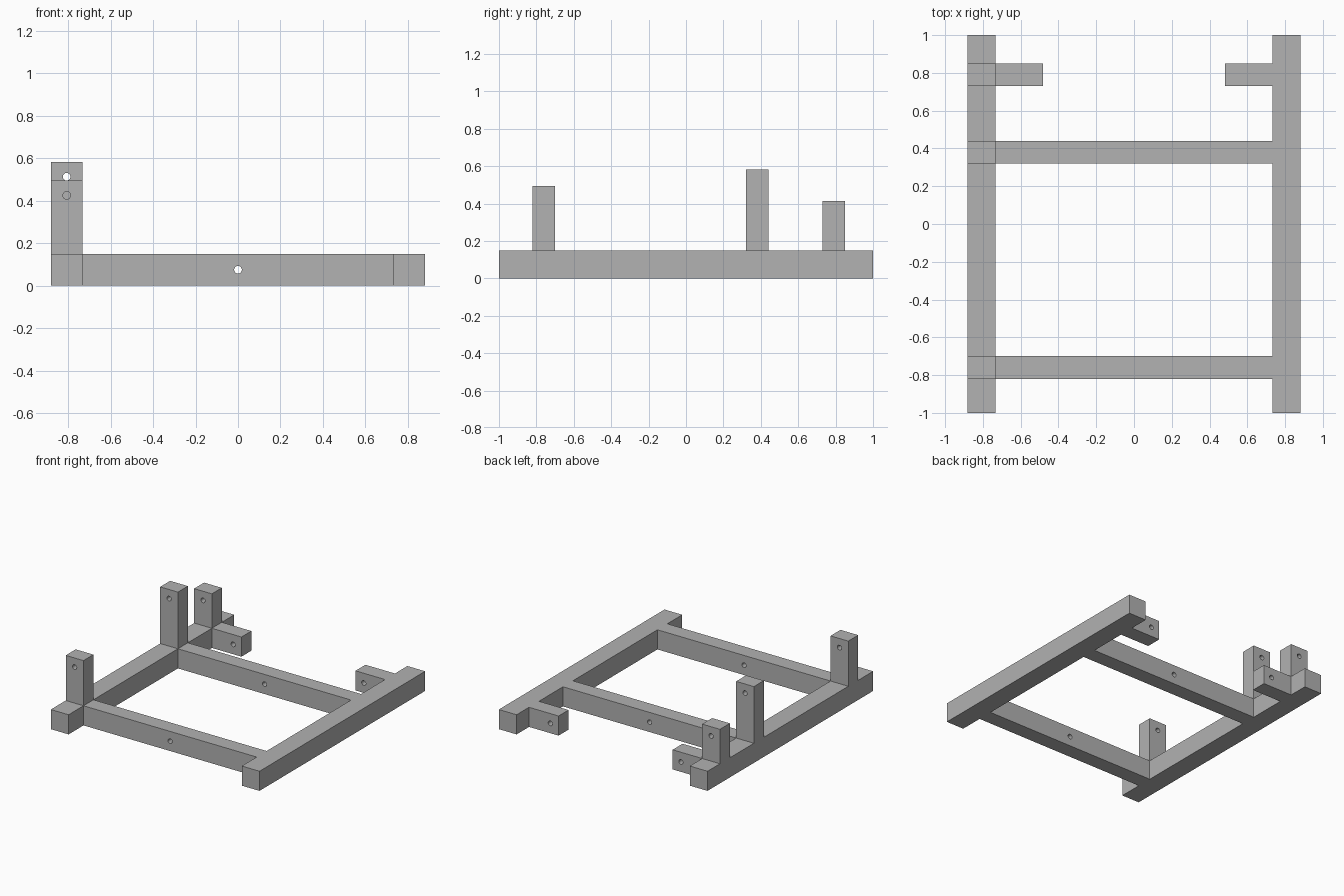
import bpy
from math import radians

if "Cube" in bpy.data.objects:
    bpy.data.objects.remove(bpy.data.objects["Cube"], do_unlink=True)

# Beam cross-section and frame layout
BEAM = 0.15
DEPTH = 0.12
RAIL_X = 0.807
INNER_X = RAIL_X - BEAM / 2
HOLE_RADIUS = 0.018
FRONT_Y, MIDDLE_Y, BACK_Y = -0.76, 0.38, 0.79

grey = bpy.data.materials.new("plain grey")
grey.use_nodes = True
grey.diffuse_color = (0.445, 0.445, 0.445, 1)
grey.node_tree.nodes["Principled BSDF"].inputs["Base Color"].default_value = grey.diffuse_color


def box(name, center, size):
    bpy.ops.mesh.primitive_cube_add(size=1, location=center)
    part = bpy.context.object
    part.name = name
    part.scale = size
    bpy.ops.object.transform_apply(location=False, rotation=False, scale=True)
    part.data.materials.append(grey)
    return part


def drill(part, x, z):
    """Bore a round hole front to back through the part."""
    bpy.ops.mesh.primitive_cylinder_add(
        vertices=32, radius=HOLE_RADIUS, depth=2 * DEPTH,
        location=(x, part.location.y, z), rotation=(radians(90), 0, 0))
    cutter = bpy.context.object
    cutter.hide_render = True
    cutter.data.materials.append(grey)
    bore = part.modifiers.new("bolt hole", 'BOOLEAN')
    bore.operation = 'DIFFERENCE'
    bore.solver = 'EXACT'
    bore.object = cutter
    bpy.ops.object.select_all(action='DESELECT')
    part.select_set(True)
    bpy.context.view_layer.objects.active = part
    bpy.ops.object.modifier_apply(modifier=bore.name)
    bpy.data.objects.remove(cutter, do_unlink=True)
    bpy.ops.object.shade_smooth_by_angle(angle=radians(30))


# Long side rails and the short drilled stubs near their back ends
STUB = 0.25
for side, sign in (("left", 1), ("right", -1)):
    box(side + "_rail", (sign * RAIL_X, 0, BEAM / 2), (BEAM, 2, BEAM))
    stub = box(side + "_stub", (sign * (INNER_X - STUB / 2), BACK_Y, BEAM / 2),
               (STUB, DEPTH, BEAM))
    drill(stub, sign * (INNER_X - STUB + 0.07), BEAM / 2)

# Crossbars between the rails
for name, y in (("front_crossbar", FRONT_Y), ("middle_crossbar", MIDDLE_Y)):
    bar = box(name, (0, y, BEAM / 2), (2 * INNER_X, DEPTH, BEAM))
    drill(bar, 0, BEAM / 2)

# Upright posts on the right rail
for name, y, top in (("front_post", FRONT_Y, 0.495),
                     ("middle_post", MIDDLE_Y, 0.583),
                     ("back_post", BACK_Y, 0.413)):
    post = box(name, (-RAIL_X, y, (BEAM + top) / 2), (BEAM, DEPTH, top - BEAM))
    drill(post, -RAIL_X, top - 0.07)
